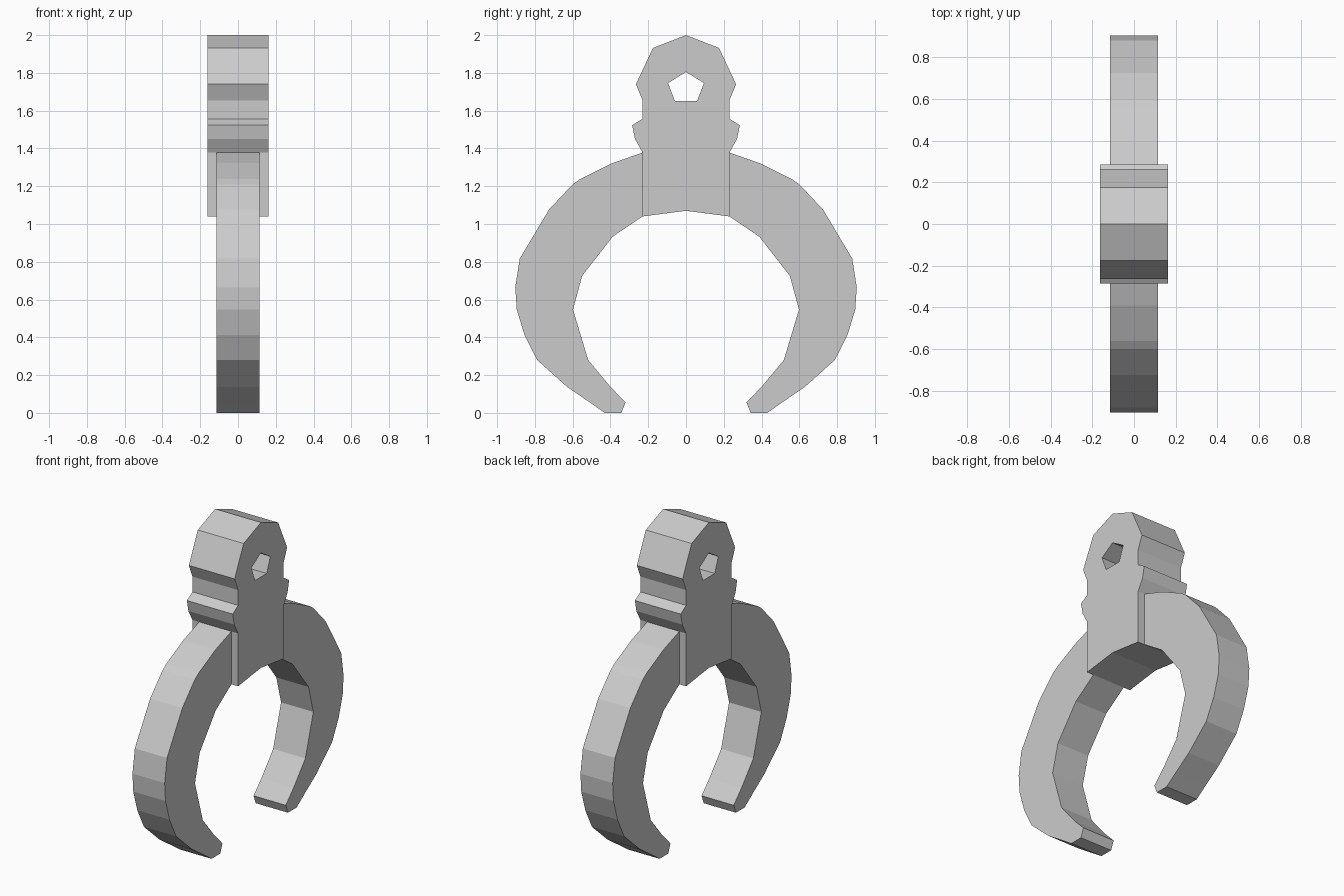
import bpy
import bmesh
from math import sin, cos, radians

if "Cube" in bpy.data.objects:
    bpy.data.objects.remove(bpy.data.objects["Cube"])


def plate(name, loops, half_thickness):
    """Extrude closed (y, z) outlines along x; extra loops become holes."""
    bm = bmesh.new()
    edges = []
    for loop in loops:
        vs = [bm.verts.new((-half_thickness, y, z)) for y, z in loop]
        edges += [bm.edges.new((a, b)) for a, b in zip(vs, vs[1:] + vs[:1])]
    bmesh.ops.triangle_fill(bm, use_beauty=True, edges=edges, normal=(1, 0, 0))
    ext = bmesh.ops.extrude_face_region(bm, geom=bm.faces[:], use_keep_orig=True)
    moved = [g for g in ext["geom"] if isinstance(g, bmesh.types.BMVert)]
    bmesh.ops.translate(bm, verts=moved, vec=(2 * half_thickness, 0, 0))
    bmesh.ops.recalc_face_normals(bm, faces=bm.faces[:])
    mesh = bpy.data.meshes.new(name)
    bm.to_mesh(mesh)
    bm.free()
    obj = bpy.data.objects.new(name, mesh)
    bpy.context.collection.objects.link(obj)
    return obj


# Central hanger body: half outline mirrored in y, with a five-sided eyelet
half = [(0.175, 1.932), (0.265, 1.74), (0.23, 1.655), (0.23, 1.557),
        (0.285, 1.523), (0.27, 1.45), (0.23, 1.378), (0.23, 1.04)]
body = ([(0, 2.0)] + half + [(0, 1.07)]
        + [(-y, z) for y, z in reversed(half)])
eyelet = [(0.1 * sin(radians(72 * i)), 1.72 + 0.085 * cos(radians(72 * i)))
          for i in range(5)]
plate("hanger_body", [body, eyelet], 0.162)

# Curved claw arms: outer edge down to the tip, then inner edge back up
arm = [(0.23, 1.378), (0.39, 1.322), (0.56, 1.238), (0.6, 1.21),
       (0.725, 1.077), (0.88, 0.817), (0.904, 0.665), (0.896, 0.547),
       (0.855, 0.412), (0.788, 0.28), (0.63, 0.138), (0.51, 0.056),
       (0.43, 0.0), (0.342, 0.0), (0.32, 0.056), (0.4, 0.138),
       (0.518, 0.28), (0.598, 0.547), (0.55, 0.725), (0.388, 0.933),
       (0.23, 1.04)]
for side, name in ((1, "claw_arm_back"), (-1, "claw_arm_front")):
    plate(name, [[(side * y, z) for y, z in arm]], 0.114)
